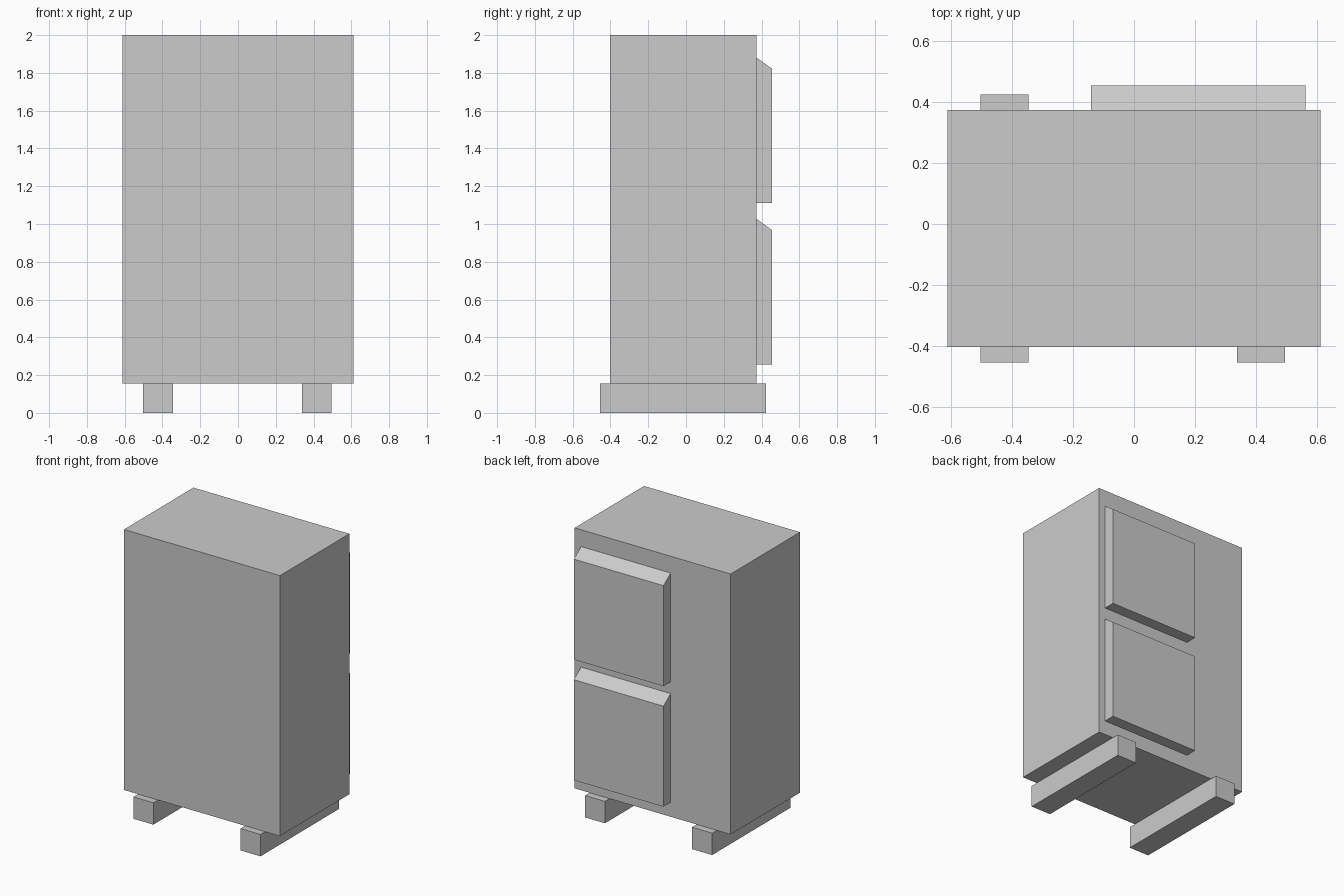
import bpy

if "Cube" in bpy.data.objects:
    bpy.data.objects.remove(bpy.data.objects["Cube"])


def prism(name, x0, x1, profile):
    """Extrude a (y, z) outline, listed counter-clockwise seen from +x, along x."""
    n = len(profile)
    verts = [(x, y, z) for x in (x0, x1) for y, z in profile]
    faces = [tuple(reversed(range(n))), tuple(range(n, 2 * n))]
    faces += [(i, (i + 1) % n, n + (i + 1) % n, n + i) for i in range(n)]
    mesh = bpy.data.meshes.new(name)
    mesh.from_pydata(verts, [], faces)
    obj = bpy.data.objects.new(name, mesh)
    bpy.context.collection.objects.link(obj)
    return obj


def box(name, x0, x1, y0, y1, z0, z1):
    return prism(name, x0, x1, [(y0, z0), (y1, z0), (y1, z1), (y0, z1)])


BACK = 0.373     # rear wall of the cabinet
BASE = 0.155     # underside of the cabinet

# Main cabinet
box("cabinet_body", -0.611, 0.611, -0.403, BACK, BASE, 2.0)

# Two support rails running front to back
for side, x0, x1 in (("left", -0.502, -0.345), ("right", 0.338, 0.494)):
    box(side + "_support_rail", x0, x1, -0.454, 0.424, 0.0, BASE)

# Two rear vent covers with sloped tops
for level, z in (("lower", 0.257), ("upper", 1.111)):
    prism(level + "_vent_cover", -0.141, 0.561,
          [(BACK, z), (0.454, z), (0.454, z + 0.712), (BACK, z + 0.77)])
